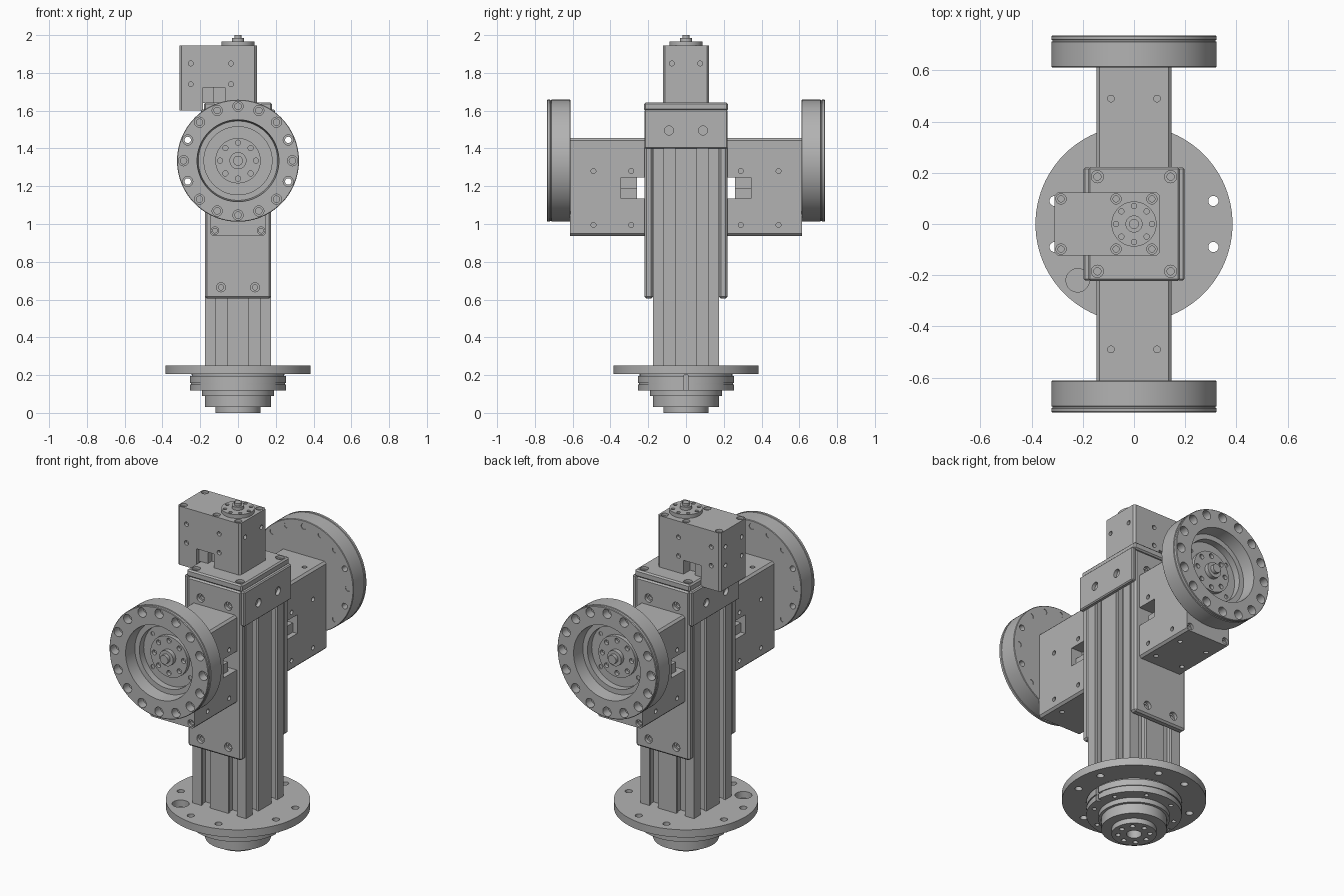
import bpy, bmesh, math
from mathutils import Matrix, Vector

cube = bpy.data.objects.get("Cube")
if cube:
    bpy.data.objects.remove(cube)

grey = bpy.data.materials.new("machined grey")
grey.use_nodes = True
grey.diffuse_color = (0.45, 0.45, 0.45, 1)
grey.node_tree.nodes["Principled BSDF"].inputs["Base Color"].default_value = (0.45, 0.45, 0.45, 1)
parts = []


# Shape helpers
def add_lathe(bm, profile, place=Matrix(), n=64):
    rings = []
    for r, z in profile:
        rings.append([bm.verts.new(place @ Vector((r * math.cos(math.tau * i / n),
                                                   r * math.sin(math.tau * i / n), z)))
                      for i in range(n)])
    for a, b in zip(rings, rings[1:]):
        for i in range(n):
            j = (i + 1) % n
            bm.faces.new((a[i], a[j], b[j], b[i]))
    bm.faces.new(rings[0])
    bm.faces.new(rings[-1])


def add_box(bm, lo, hi, bevel=0, axis=None):
    lo, hi = Vector(lo), Vector(hi)
    place = Matrix.Translation((lo + hi) / 2) @ Matrix.Diagonal((*(hi - lo), 1))
    verts = bmesh.ops.create_cube(bm, size=1, matrix=place)["verts"]
    if bevel:
        edges = {e for v in verts for e in v.link_edges}
        if axis is not None:
            edges = {e for e in edges
                     if abs(e.verts[0].co[axis] - e.verts[1].co[axis]) > 1e-4}
        bmesh.ops.bevel(bm, geom=list(edges), offset=bevel, segments=1, affect="EDGES")


def add_drill(bm, pos, out, r, depth, bore=0, bore_depth=0):
    # A hole, optionally with a wider counterbore, drilled against direction out
    place = Matrix.Translation(pos) @ Vector(out).to_track_quat("Z", "Y").to_matrix().to_4x4()
    if bore:
        profile = [(r, -depth), (r, -bore_depth), (bore, -bore_depth), (bore, 0.01)]
    else:
        profile = [(r, -depth), (r, 0.01)]
    add_lathe(bm, profile, place, 20)


def to_object(name, bm):
    bmesh.ops.recalc_face_normals(bm, faces=bm.faces[:])
    mesh = bpy.data.meshes.new(name)
    bm.to_mesh(mesh)
    bm.free()
    obj = bpy.data.objects.new(name, mesh)
    bpy.context.collection.objects.link(obj)
    return obj


def finish(name, bm, cutter=None, place=Matrix()):
    obj = to_object(name, bm)
    if cutter:
        tool = to_object("cutter", cutter)
        tool.hide_render = True
        mod = obj.modifiers.new("holes", "BOOLEAN")
        mod.operation, mod.solver, mod.object = "DIFFERENCE", "EXACT", tool
        graph = bpy.context.evaluated_depsgraph_get()
        mesh = bpy.data.meshes.new_from_object(obj.evaluated_get(graph))
        obj.modifiers.clear()
        obj.data = mesh
        bpy.data.objects.remove(tool)
    obj.data.transform(place)
    obj.data.materials.clear()
    obj.data.materials.append(grey)
    parts.append(obj)
    return obj


def around(radius, count, z, start=0):
    return [(radius * math.cos(start + math.tau * i / count),
             radius * math.sin(start + math.tau * i / count), z) for i in range(count)]


UP, DOWN = (0, 0, 1), (0, 0, -1)

# Stepped round base with flange
bm, cut = bmesh.new(), bmesh.new()
add_lathe(bm, [(.04, .05), (.04, 0), (.12, 0), (.12, .03), (.175, .03), (.175, .09),
               (.19, .09), (.19, .118), (.255, .118), (.255, .15), (.25, .15), (.25, .157),
               (.255, .157), (.255, .195), (.245, .195), (.245, .205), (.385, .205), (.385, .25)], n=96)
for a in (.31, -.31):
    for b in (.09, -.09):
        add_drill(cut, (a, b, .25), UP, .02, .06)
        add_drill(cut, (b, a, .25), UP, .02, .06)
add_drill(cut, (-.22, -.22, .25), UP, .046, .039)
for p in around(.085, 8, 0):
    add_drill(cut, p, DOWN, .014, .02)
for p in around(.222, 8, .118, .39):
    add_drill(cut, p, DOWN, .012, .02)
for s in (1, -1):
    add_box(cut, (s * .248 - .012, -.01, .1), (s * .248 + .012, .01, .2))
finish("base_flange", bm, cut)

# Slotted column: one face outline turned four times
bm = bmesh.new()
half, lip, deep = .175, .016, .05
side = [(-half, 0)]
for c in (-.0875, .0875):
    side += [(c - .028, 0), (c - .028, lip), (c - .036, lip), (c - .036, deep),
             (c + .036, deep), (c + .036, lip), (c + .028, lip), (c + .028, 0)]
outline = []
for k in range(4):
    turn = Matrix.Rotation(k * math.pi / 2, 4, "Z")
    outline += [bm.verts.new(turn @ Vector((x, d - half, .25))) for x, d in side]
face = bm.faces.new(outline)
top = bmesh.ops.extrude_face_region(bm, geom=[face])["geom"]
bmesh.ops.translate(bm, vec=(0, 0, 1.36), verts=[v for v in top if isinstance(v, bmesh.types.BMVert)])
finish("column", bm)

# Mounting plates on the column
for s, label in ((-1, "front"), (1, "back")):
    bm, cut = bmesh.new(), bmesh.new()
    ys = sorted((s * .175, s * .22))
    add_box(bm, (-.175, ys[0], .605), (.175, ys[1], 1.6), .01)
    for x in (-.09, .09):
        for z in (.665, 1.495):
            add_drill(cut, (x, s * .22, z), (0, s, 0), .014, .035, .024, .02)
    finish(label + "_plate", bm, cut)
for s, label in ((-1, "right"), (1, "left")):
    bm, cut = bmesh.new(), bmesh.new()
    xs = sorted((s * .17, s * .197))
    add_box(bm, (xs[0], -.22, 1.4), (xs[1], .22, 1.605), .006)
    for y in (-.09, .09):
        add_drill(cut, (s * .197, y, 1.495), (s, 0, 0), .024, .02)
    finish(label + "_bracket", bm, cut)

# Column cap
bm, cut = bmesh.new(), bmesh.new()
add_box(bm, (-.18, -.222, 1.6), (.18, .222, 1.642), .008)
for x in (-.143, .143):
    for y in (-.185, .185):
        add_drill(cut, (x, y, 1.642), UP, .014, .035, .024, .015)
finish("column_cap", bm, cut)


# Actuator: output axis along local z, body trailing toward local -x
def actuator(label, place, front, back, wide, tall, notch, side_x, side_h, end_y, screws, horn):
    bm, cut = bmesh.new(), bmesh.new()
    add_box(bm, (-back, -wide, 0), (front, wide, tall), .012, 2)
    n0, n1 = notch
    add_box(cut, (n0, -.3, -.1), (n1, .3, .123))
    for s in (1, -1):
        for h in side_h:
            for x in side_x:
                add_drill(cut, (x, s * wide, h), (0, s, 0), .013, .02)
        for h in side_h:
            add_drill(cut, (-back, s * end_y, h), (-1, 0, 0), .013, .02)
        add_drill(cut, (front, s * end_y, side_h[0]), (1, 0, 0), .013, .02)
        for x, y in screws:
            add_drill(cut, (x, s * y, tall), UP, .012, .03, .02, .015)
    finish(label + "_actuator", bm, cut, place)
    # Stepped connector inside the notch
    bm = bmesh.new()
    mid = (n0 + n1) / 2
    add_box(bm, (n0 - .01, -wide * .8, .04), (mid, wide * .8, .13))
    add_box(bm, (mid, -wide * .5, .04), (n1 + .01, wide * .5, .13))
    finish(label + "_connector", bm, None, place)
    # Output horn and shaft
    bm, cut = bmesh.new(), bmesh.new()
    profile = [(.12, -.01), (.12, .03), (.045, .03), (.045, .055), (.026, .055), (.026, .076)]
    add_lathe(bm, [(r * horn, tall + z * horn) for r, z in profile], n=48)
    for p in around(.095 * horn, 8, tall + .03 * horn):
        add_drill(cut, p, UP, .014 * horn, .02 * horn)
    finish(label + "_horn", bm, cut, place)


actuator("top", Matrix.Translation((0, 0, 1.6)), .1, .31, .123, .345, (-.185, -.07),
         (-.25, -.037), (.25, .14), .075, [(-.285, .098), (.07, .098), (-.07, .098)], .735)

for s, label in ((-1, "front"), (1, "back")):
    place = Matrix(((0, s, 0, 0), (0, 0, s, s * .22), (1, 0, 0, 1.335), (0, 0, 0, 1)))
    actuator(label, place, .12, .398, .146, .393, (-.2, -.09),
             (-.055, -.34), (.27, .07), .09, [(-.37, .122)], 1)
    # Round output wheel with dished centre and bolt circle
    bm, cut = bmesh.new(), bmesh.new()
    add_lathe(bm, [(.32, .392), (.323, .395), (.323, .492), (.319, .494), (.319, .498),
                   (.323, .5), (.323, .513), (.32, .516), (.217, .516), (.21, .44),
                   (.18, .44), (.18, .4)], n=96)
    for i, p in enumerate(around(.288, 16, .516)):
        add_drill(cut, p, UP, .017, .14, .027, .05)
    for x in (-.1, .095):
        for y in (-.122, .122):
            add_drill(cut, (x, y, .4), UP, .012, .006)
    finish(label + "_wheel", bm, cut, place)
    # Bolts in all but the four open holes
    bm = bmesh.new()
    for i, p in enumerate(around(.288, 16, 0)):
        if i not in (3, 5, 11, 13):
            add_lathe(bm, [(.0175, .395), (.0175, .45)], Matrix.Translation(p), 16)
    finish(label + "_wheel_bolts", bm, None, place)

# Smooth round surfaces, keep edges crisp
bpy.ops.object.select_all(action="DESELECT")
for obj in parts:
    obj.select_set(True)
bpy.context.view_layer.objects.active = parts[0]
bpy.ops.object.shade_smooth_by_angle(angle=math.radians(25))
